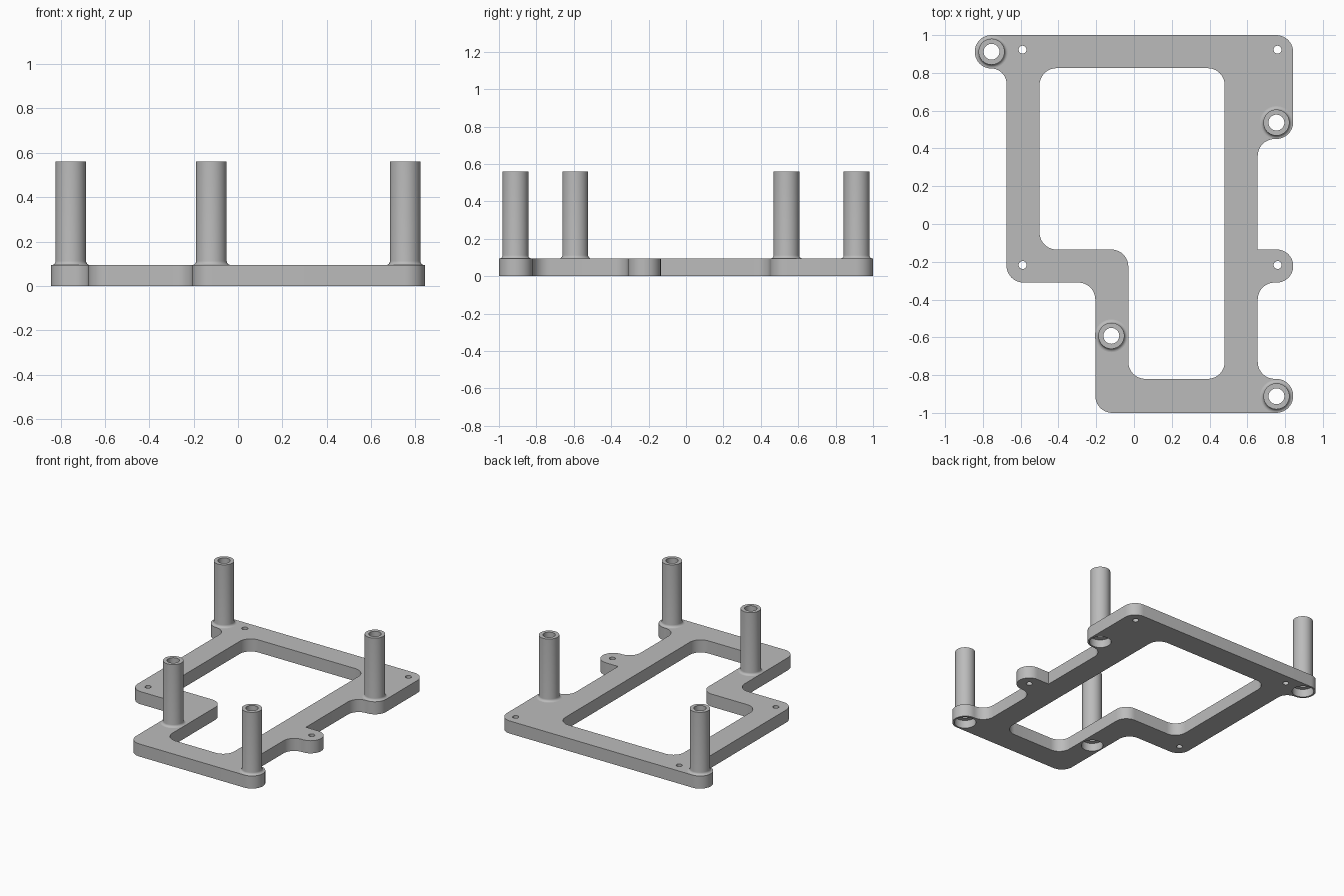
import bpy, bmesh, math
from mathutils import Vector

if "Cube" in bpy.data.objects:
    bpy.data.objects.remove(bpy.data.objects["Cube"])

T = 0.094      # plate thickness
R = 0.09       # common corner radius

grey = bpy.data.materials.new("light grey")
grey.diffuse_color = (0.50, 0.50, 0.50, 1)
grey.use_nodes = True
grey.node_tree.nodes["Principled BSDF"].inputs["Base Color"].default_value = grey.diffuse_color


def rounded(corners, steps=10):
    """Replace each (x, y, r) corner by a tangent arc."""
    pts, n = [], len(corners)
    for i, (x, y, r) in enumerate(corners):
        p = Vector((x, y))
        if r == 0:
            pts.append(p)
            continue
        a = (Vector(corners[i - 1][:2]) - p).normalized()
        b = (Vector(corners[(i + 1) % n][:2]) - p).normalized()
        c = p + (a + b) * r
        for k in range(steps + 1):
            t = k / steps * math.pi / 2
            pts.append(c - b * r * math.cos(t) - a * r * math.sin(t))
    return pts


def circle(x, y, r, n=32):
    return [Vector((x + r * math.cos(2 * math.pi * k / n),
                    y + r * math.sin(2 * math.pi * k / n))) for k in range(n)]


def finish(name, bm):
    bmesh.ops.remove_doubles(bm, verts=bm.verts, dist=1e-5)
    bmesh.ops.recalc_face_normals(bm, faces=bm.faces)
    me = bpy.data.meshes.new(name)
    bm.to_mesh(me)
    bm.free()
    me.materials.clear()
    me.materials.append(grey)
    ob = bpy.data.objects.new(name, me)
    bpy.context.collection.objects.link(ob)
    bpy.ops.object.select_all(action='DESELECT')
    ob.select_set(True)
    bpy.context.view_layer.objects.active = ob
    bpy.ops.object.shade_smooth_by_angle(angle=math.radians(30))
    return ob


# Plate: outer outline, window, screw holes and standoff recesses
outer = [(-0.205, -1, R), (0.843, -1, R), (0.843, -0.82, R), (0.655, -0.82, R),
         (0.655, -0.31, R), (0.843, -0.31, 0.087), (0.843, -0.135, 0.087),
         (0.655, -0.135, 0), (0.655, 0.45, R), (0.843, 0.45, R),
         (0.843, 1, R), (-0.843, 1, 0.088), (-0.843, 0.823, 0.088),
         (-0.675, 0.823, 0.08), (-0.675, -0.31, R), (-0.205, -0.31, R)]
window = [(-0.5, 0.825, R), (-0.5, -0.135, R), (-0.03, -0.135, R),
          (-0.03, -0.82, R), (0.48, -0.82, R), (0.48, 0.825, R)]
screws = [(x, y) for x in (-0.59, 0.76) for y in (0.923, -0.217)]
posts = [(-0.754, 0.912), (0.754, 0.537), (-0.12, -0.592), (0.754, -0.912)]
BORE, RECESS, STEP = 0.042, 0.075, 0.06

loops = [rounded(outer), rounded(window)]
loops += [circle(x, y, 0.021, 24) for x, y in screws]
loops += [circle(x, y, RECESS, 48) for x, y in posts]

cu = bpy.data.curves.new("plate_outline", 'CURVE')
cu.dimensions, cu.fill_mode, cu.extrude = '2D', 'BOTH', T / 2
for pts in loops:
    sp = cu.splines.new('POLY')
    sp.points.add(len(pts) - 1)
    for q, p in zip(sp.points, pts):
        q.co = (p.x, p.y, 0, 1)
    sp.use_cyclic_u = True
tmp = bpy.data.objects.new("plate_outline", cu)
bpy.context.collection.objects.link(tmp)
dg = bpy.context.evaluated_depsgraph_get()
bm = bmesh.new()
bm.from_mesh(bpy.data.meshes.new_from_object(tmp.evaluated_get(dg)))
bpy.data.objects.remove(tmp)
bmesh.ops.translate(bm, verts=bm.verts, vec=(0, 0, T / 2))
finish("plate", bm)

# Standoffs: hollow tubes with a small fillet at the foot
F, RO, TOP = 0.018, 0.069, 0.56
profile = [(RECESS, STEP), (BORE, STEP), (BORE, TOP), (RO, TOP)]
for k in range(7):
    t = k / 6 * math.pi / 2
    profile.append((RO + F * (1 - math.cos(t)), T + F * (1 - math.sin(t))))
profile.append((RECESS, T))
for i, (x, y) in enumerate(posts):
    bm = bmesh.new()
    rings = [[bm.verts.new((p.x, p.y, z)) for p in circle(x, y, r, 48)]
             for r, z in profile]
    for j, ring in enumerate(rings):
        prev = rings[j - 1]
        for k in range(48):
            m = (k + 1) % 48
            bm.faces.new((prev[k], prev[m], ring[m], ring[k]))
    finish(f"standoff_{i + 1}", bm)
